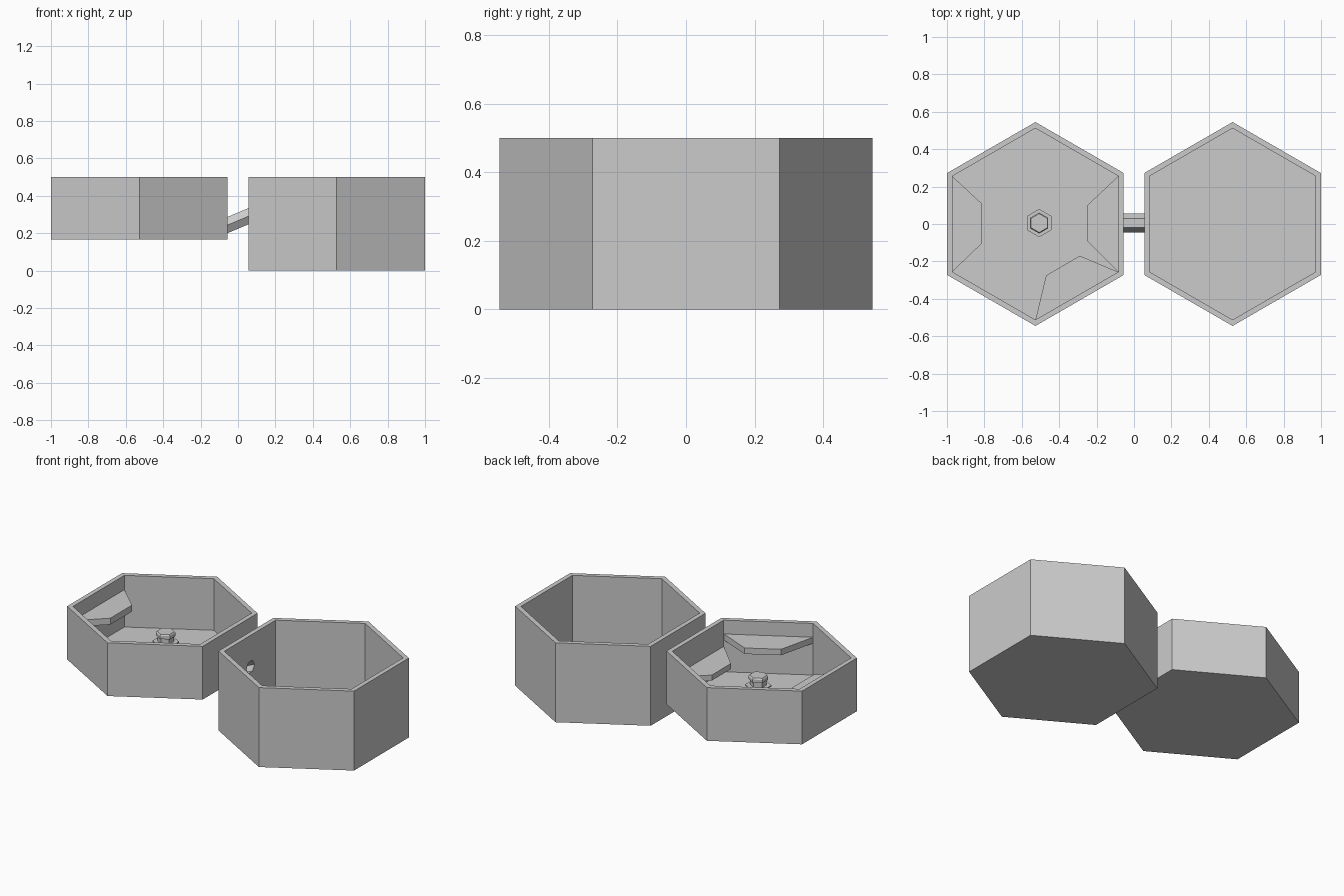
import bpy, bmesh
from math import sin, cos, pi, radians

if "Cube" in bpy.data.objects:
    bpy.data.objects.remove(bpy.data.objects["Cube"])


def hexagon(r, cx=0, cy=0):
    # points towards +y and -y
    return [(cx + r * cos(radians(30 + 60 * i)), cy + r * sin(radians(30 + 60 * i))) for i in range(6)]


def loft(name, rings, caps=True, closed=False):
    # skin consecutive rings of points
    bm = bmesh.new()
    vs = [[bm.verts.new(p) for p in ring] for ring in rings]
    n = len(vs[0])
    pairs = list(zip(vs, vs[1:])) + ([(vs[-1], vs[0])] if closed else [])
    for a, b in pairs:
        for i in range(n):
            j = (i + 1) % n
            bm.faces.new((a[i], a[j], b[j], b[i]))
    if caps and not closed:
        bm.faces.new(vs[0][::-1])
        bm.faces.new(vs[-1])
    bmesh.ops.recalc_face_normals(bm, faces=bm.faces)
    me = bpy.data.meshes.new(name)
    bm.to_mesh(me)
    bm.free()
    ob = bpy.data.objects.new(name, me)
    bpy.context.collection.objects.link(ob)
    return ob


def at(pts, z):
    return [(x, y, z) for x, y in pts]


def prism(name, pts, z0, z1):
    return loft(name, [at(pts, z0), at(pts, z1)])


def basin(name, cx, z0):
    outer, inner = hexagon(0.545, cx), hexagon(0.512, cx)
    return loft(name, [at(outer, z0), at(outer, 0.5), at(inner, 0.5), at(inner, z0 + 0.01)])


def pipe_ring(r, x):
    # sloping cross-section of the connecting pipe, flat on top
    return [(x, 0.005 + r * cos(i * pi / 3), 0.267 + 0.42 * x + r * sin(i * pi / 3)) for i in range(6)]


# two open hexagonal basins
low_basin = basin("shallow_basin", -0.527, 0.165)
deep_basin = basin("deep_basin", 0.527, 0.0)

# hole through both facing walls
bore = loft("pipe_bore_cutter", [pipe_ring(0.04, -0.13), pipe_ring(0.04, 0.13)])
bore.hide_render = True
for ob in (low_basin, deep_basin):
    mod = ob.modifiers.new("pipe_hole", 'BOOLEAN')
    mod.operation = 'DIFFERENCE'
    mod.solver = 'EXACT'
    mod.object = bore
    bpy.context.view_layer.objects.active = ob
    bpy.ops.object.modifier_apply(modifier=mod.name)
bpy.data.objects.remove(bore)

# hollow connecting pipe
loft("connecting_pipe", [pipe_ring(0.05, -0.06), pipe_ring(0.05, 0.06),
                         pipe_ring(0.04, 0.06), pipe_ring(0.04, -0.06)], closed=True)

# wall shelves in the shallow basin
prism("left_shelf", [(-0.973, 0.257), (-0.815, 0.11), (-0.815, -0.105), (-0.973, -0.257)], 0.37, 0.41)
prism("right_shelf", [(-0.083, 0.257), (-0.25, 0.1), (-0.25, -0.09), (-0.083, -0.257)], 0.30, 0.335)
prism("front_shelf", [(-0.083, -0.257), (-0.29, -0.17), (-0.47, -0.275), (-0.527, -0.513)], 0.375, 0.413)

# central post with collar and cap
c = (-0.507, 0.005)
prism("post", hexagon(0.047, *c), 0.17, 0.35)
prism("post_collar", hexagon(0.075, *c), 0.298, 0.306)
loft("post_cap", [at(hexagon(0.056, *c), 0.34), at(hexagon(0.056, *c), 0.36), at(hexagon(0.05, *c), 0.368)])
